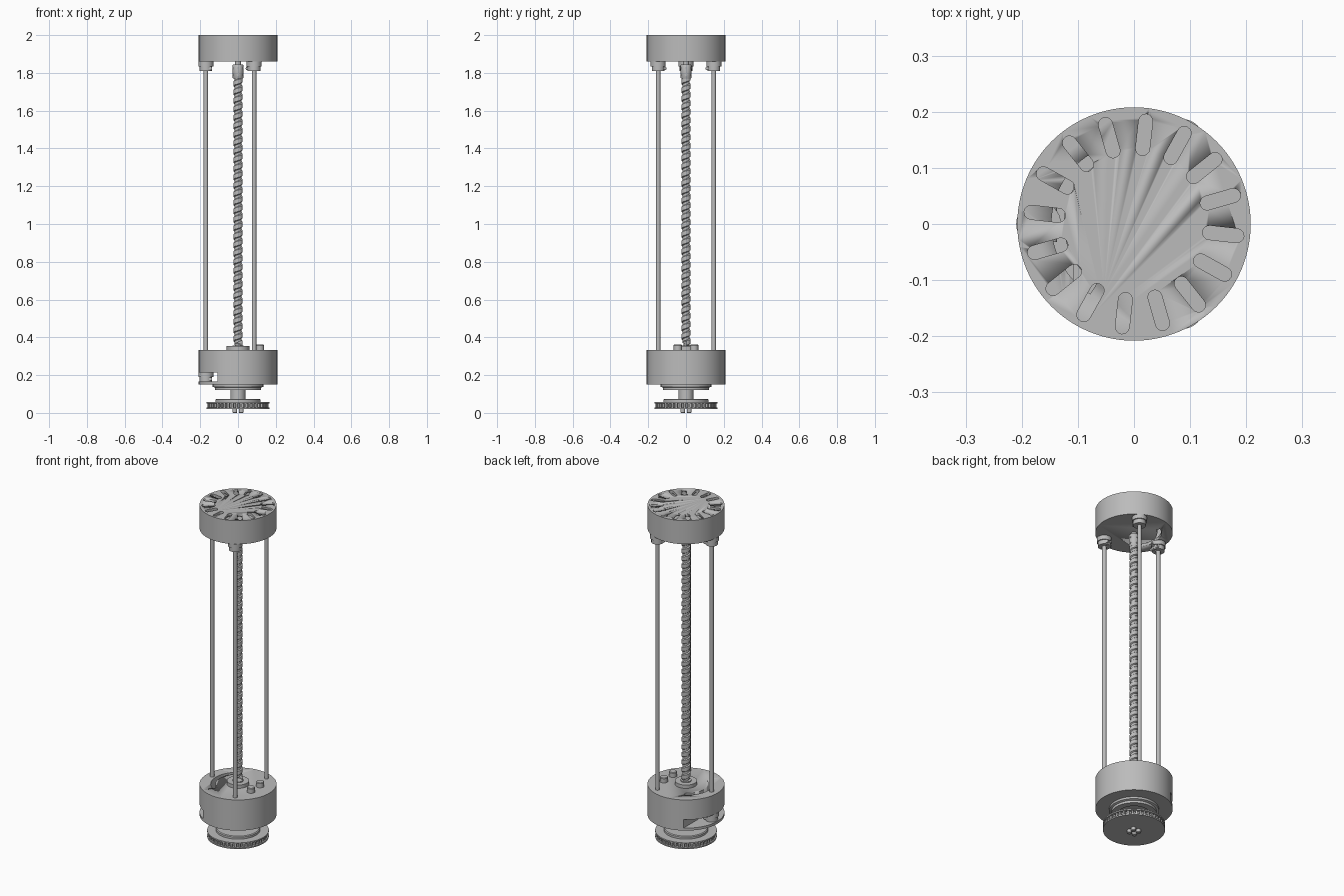
import bpy, bmesh, math
from math import cos, sin, pi, radians
from mathutils import Matrix

if "Cube" in bpy.data.objects:
    bpy.data.objects.remove(bpy.data.objects["Cube"], do_unlink=True)

grey = bpy.data.materials.new("machined grey")
grey.use_nodes = True
tone = (0.5, 0.5, 0.5, 1)
grey.diffuse_color = tone
grey.node_tree.nodes["Principled BSDF"].inputs["Base Color"].default_value = tone


def make(name, bm, smooth=True):
    bmesh.ops.recalc_face_normals(bm, faces=bm.faces)
    mesh = bpy.data.meshes.new(name)
    bm.to_mesh(mesh)
    bm.free()
    mesh.materials.append(grey)
    ob = bpy.data.objects.new(name, mesh)
    bpy.context.collection.objects.link(ob)
    if smooth:
        bpy.ops.object.select_all(action='DESELECT')
        ob.select_set(True)
        bpy.context.view_layer.objects.active = ob
        bpy.ops.object.shade_smooth_by_angle(angle=radians(35))
    return ob


def lathe(name, steps, x=0, y=0, sides=48):
    """Stack of (radius, height) points turned around z, closed at both ends."""
    bm = bmesh.new()
    rings = [[bm.verts.new((x + r * cos(2 * pi * i / sides), y + r * sin(2 * pi * i / sides), z))
              for i in range(sides)] for r, z in steps]
    for a, b in zip(rings, rings[1:]):
        for i in range(sides):
            j = (i + 1) % sides
            bm.faces.new((a[i], a[j], b[j], b[i]))
    bm.faces.new(rings[0])
    bm.faces.new(rings[-1])
    return make(name, bm)


def prism(name, outline, z0, z1, smooth=True):
    """Outline in plan, extruded from z0 to z1."""
    bm = bmesh.new()
    face = bm.faces.new([bm.verts.new((x, y, z0)) for x, y in outline])
    top = bmesh.ops.extrude_face_region(bm, geom=[face])["geom"]
    bmesh.ops.translate(bm, vec=(0, 0, z1 - z0),
                        verts=[v for v in top if isinstance(v, bmesh.types.BMVert)])
    return make(name, bm, smooth)


def slot_outline(r0, r1, width, angle):
    """Radial slot with round ends."""
    h, n, pts = width / 2, 8, []
    for centre, start in ((r1 - h, -pi / 2), (r0 + h, pi / 2)):
        for i in range(n + 1):
            a = start + pi * i / n
            pts.append((centre + h * cos(a), h * sin(a)))
    return [(x * cos(angle) - y * sin(angle), x * sin(angle) + y * cos(angle)) for x, y in pts]


def arc_outline(r0, r1, a0, a1, n=32):
    angles = [radians(a0 + (a1 - a0) * i / n) for i in range(n + 1)]
    return ([(r1 * cos(a), r1 * sin(a)) for a in angles]
            + [(r0 * cos(a), r0 * sin(a)) for a in reversed(angles)])


def cut(ob, cutter):
    mod = ob.modifiers.new("cut", 'BOOLEAN')
    mod.operation, mod.solver, mod.object = 'DIFFERENCE', 'EXACT', cutter
    bpy.context.view_layer.objects.active = ob
    bpy.ops.object.modifier_apply(modifier=mod.name)
    bpy.data.objects.remove(cutter, do_unlink=True)


def cross_screw(name, centre, angle, radius, length):
    """Short horizontal cylinder, lying along the given plan angle."""
    bm = bmesh.new()
    m = Matrix.Translation(centre) @ Matrix.Rotation(angle, 4, 'Z') @ Matrix.Rotation(pi / 2, 4, 'Y')
    bmesh.ops.create_cone(bm, cap_ends=True, segments=16, radius1=radius, radius2=radius,
                          depth=length, matrix=m)
    return make(name, bm)


R = 0.208
ROD_R = 0.17
rod_angles = [radians(a) for a in (60, 180, 300)]

# Top cap: hollow drum with radial vents and an arc slot beneath
cap = lathe("top_cap", [(R, 1.86), (R, 2.0)], sides=96)
cut(cap, lathe("cap_cavity", [(0.2, 1.88), (0.2, 1.985)], sides=96))
for i in range(16):
    cut(cap, prism("vent", slot_outline(0.123, 0.197, 0.025, radians(-6.5 + 22.5 * i)), 1.95, 2.05))
cut(cap, prism("cap_arc", arc_outline(0.125, 0.147, 122, 238), 1.83, 1.9))

# Lower drum: arc slot on top and a straight side pocket
drum = lathe("lower_drum", [(R, 0.15), (R, 0.333)], sides=96)
cut(drum, prism("drum_arc", arc_outline(0.122, 0.147, 122, 238), 0.2, 0.4))
pocket = [(-0.3, -0.3), (-0.108, -0.3), (-0.108, 0.3), (-0.3, 0.3)]
cut(drum, prism("pocket", pocket, 0.165, 0.215, False))


def split_clamp(name, angle, z0, z1):
    """Flanged collar, slit towards the axis, with a pinch screw."""
    x, y = ROD_R * cos(angle), ROD_R * sin(angle)
    mid = z0 + (z1 - z0) * 0.5
    collar = lathe(name, [(0.034, z0), (0.034, mid), (0.04, mid), (0.04, z1)], x, y, 32)
    slit = [(0.1, -0.005), (0.16, -0.005), (0.16, 0.005), (0.1, 0.005)]
    slit = [(u * cos(angle) - v * sin(angle), u * sin(angle) + v * cos(angle)) for u, v in slit]
    cut(collar, prism("slit", slit, z0 - 0.01, z1 - 0.01, False))
    pos = ((ROD_R - 0.024) * cos(angle), (ROD_R - 0.024) * sin(angle), z0 + 0.014)
    cross_screw(name + "_screw", pos, angle + pi / 2, 0.009, 0.064)


# Guide rods and their clamps
for i, a in enumerate(rod_angles):
    lathe(f"guide_rod_{i + 1}", [(0.012, 0.2), (0.012, 1.87)], ROD_R * cos(a), ROD_R * sin(a), 24)
    split_clamp(f"rod_clamp_{i + 1}", a, 1.81, 1.86)
split_clamp("pocket_clamp", pi, 0.165, 0.215)

# Lead screw: thread profile swept along a helix
pitch, sides, turns = 0.045, 24, 32
profile = [(0.019, 0), (0.019, 0.3), (0.025, 0.4), (0.025, 0.9), (0.019, 1)]
bm = bmesh.new()
rows = []
for k in range(turns * sides + 1):
    a = 2 * pi * k / sides
    rows.append([bm.verts.new((r * cos(a), r * sin(a), 0.34 + pitch * (k / sides + t)))
                 for r, t in profile])
for p, q in zip(rows, rows[1:]):
    for j in range(len(profile) - 1):
        bm.faces.new((p[j], q[j], q[j + 1], p[j + 1]))
bmesh.ops.remove_doubles(bm, verts=bm.verts, dist=0.0001)
make("lead_screw", bm)

# Coupling at the head of the screw
lathe("head_shaft", [(0.016, 1.76), (0.016, 1.87)], sides=24)
lathe("screw_coupling", [(0.026, 1.77), (0.028, 1.773), (0.028, 1.842), (0.026, 1.845)], sides=32)
for z in (1.79, 1.825):
    for a in (0, pi / 2):
        cross_screw("coupling_set_screw", (0, 0, z), a, 0.007, 0.06)

# Hub and two bolts on the drum
lathe("drum_hub", [(0.06, 0.33), (0.06, 0.353), (0.03, 0.353), (0.03, 0.358)])
for side in (-1, 1):
    lathe("drum_bolt", [(0.022, 0.33), (0.022, 0.358), (0.019, 0.362)], 0.116, 0.043 * side, 24)

# Stepped bearing housing and shaft below the drum
lathe("bearing_housing", [(0.134, 0.152), (0.134, 0.138), (0.122, 0.134), (0.122, 0.12),
                          (0.085, 0.12), (0.085, 0.125), (0.04, 0.125)], sides=64)
lathe("drive_shaft", [(0.04, 0.13), (0.04, 0.07)], sides=32)

# Toothed drive pulley
lathe("pulley_boss", [(0.12, 0.055), (0.12, 0.07), (0.115, 0.074)], sides=64)
for z in (0.02, 0.05):
    lathe("pulley_flange", [(0.167, z), (0.167, z + 0.008)], sides=64)
teeth, outline = 44, []
for i in range(teeth):
    for r, t in ((0.148, 0), (0.148, 0.4), (0.161, 0.5), (0.161, 0.9)):
        a = 2 * pi * (i + t) / teeth
        outline.append((r * cos(a), r * sin(a)))
prism("pulley_teeth", outline, 0.024, 0.054, False)

# Four screws under the pulley
for x in (-1, 1):
    for y in (-1, 1):
        lathe("pulley_screw", [(0.01, 0), (0.013, 0.003), (0.013, 0.022)], 0.017 * x, 0.017 * y, 16)
